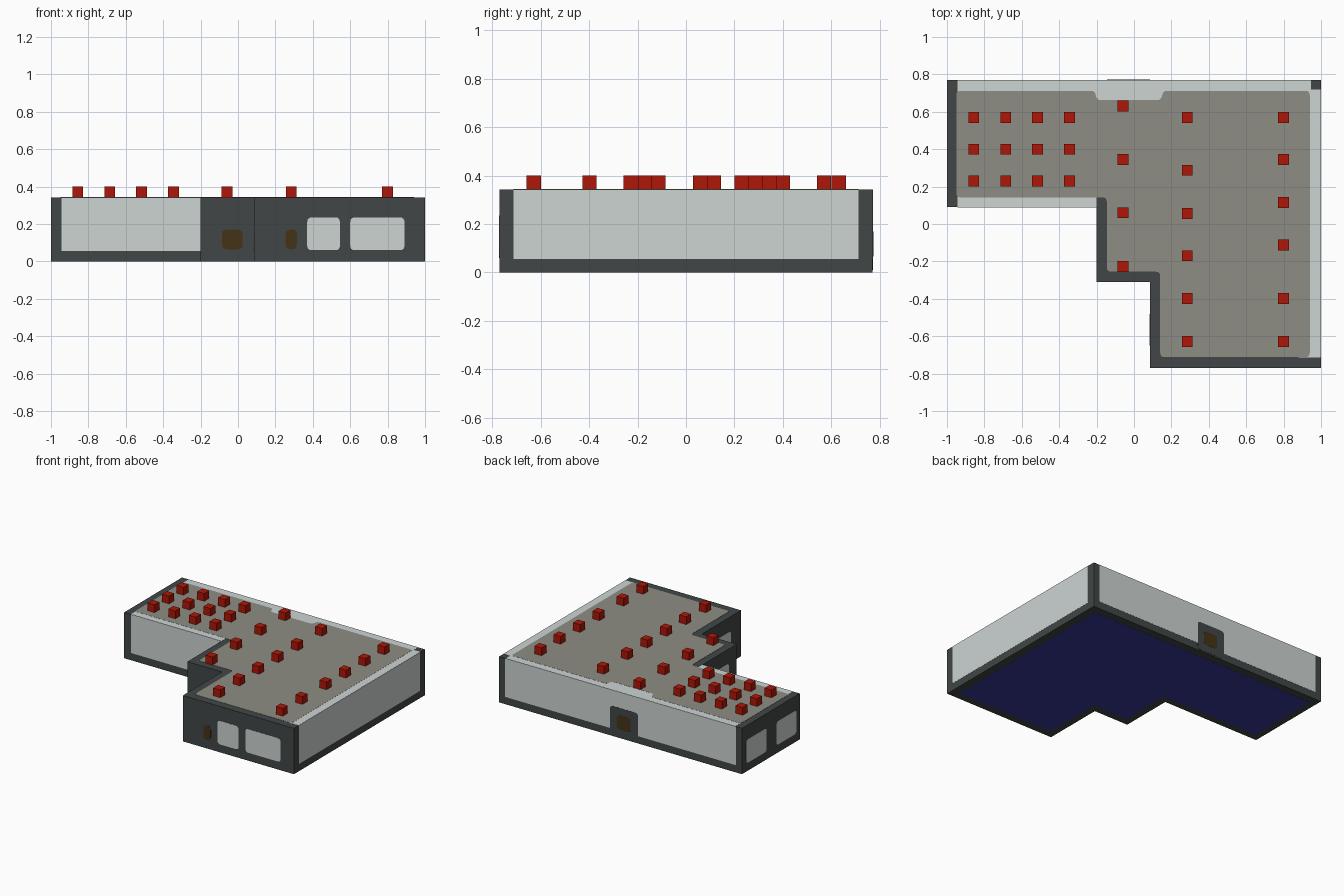
import bpy, bmesh
from mathutils import Vector

cube = bpy.data.objects.get("Cube")
if cube:
    bpy.data.objects.remove(cube)


def material(name, *rgb):
    m = bpy.data.materials.new(name)
    m.use_nodes = True
    m.diffuse_color = (*rgb, 1)
    m.node_tree.nodes["Principled BSDF"].inputs["Base Color"].default_value = (*rgb, 1)
    return m


DARK = material("dark slate", 0.052, 0.062, 0.061)
LIGHT = material("pale grey", 0.61, 0.66, 0.65)
ROOF = material("roof grey", 0.27, 0.27, 0.23)
RED = material("red", 0.43, 0.008, 0.002)
BROWN = material("dark brown", 0.058, 0.033, 0.008)
NAVY = material("navy", 0.04, 0.04, 0.32)

# Local (u, v, outward) to world for each facing; p is the surface position
FACING = {
    "front": lambda u, v, w, p: (u, p - w, v),
    "back": lambda u, v, w, p: (u, p + w, v),
    "east": lambda u, v, w, p: (p + w, u, v),
    "west": lambda u, v, w, p: (p - w, u, v),
    "top": lambda u, v, w, p: (u, v, p + w),
    "bottom": lambda u, v, w, p: (u, v, p - w),
}


def rounded(points, radius, steps=4):
    """Round every corner of a polygon with a quadratic curve."""
    out = []
    for i, pt in enumerate(points):
        c = Vector(pt)
        a = c + (Vector(points[i - 1]) - c).normalized() * radius
        b = c + (Vector(points[(i + 1) % len(points)]) - c).normalized() * radius
        for k in range(steps + 1):
            t = k / steps
            out.append(a * (1 - t) ** 2 + c * 2 * t * (1 - t) + b * t ** 2)
    return out


def slab(name, points, facing, pos, thick, mat, radius=0):
    """Extrude an outline outwards from a surface."""
    if radius:
        points = rounded(points, radius)
    bm = bmesh.new()
    place = FACING[facing]
    rings = [[bm.verts.new(place(p[0], p[1], w, pos)) for p in points] for w in (0, thick)]
    for ring in rings:
        bm.faces.new(ring)
    n = len(points)
    for i in range(n):
        j = (i + 1) % n
        bm.faces.new((rings[0][i], rings[0][j], rings[1][j], rings[1][i]))
    bmesh.ops.recalc_face_normals(bm, faces=bm.faces)
    mesh = bpy.data.meshes.new(name)
    bm.to_mesh(mesh)
    bm.free()
    mesh.materials.append(mat)
    obj = bpy.data.objects.new(name, mesh)
    bpy.context.collection.objects.link(obj)
    return obj


def rect(u0, u1, v0, v1):
    return [(u0, v0), (u1, v0), (u1, v1), (u0, v1)]


H = 0.342     # wall height
T = 0.0008    # plate thickness
BASE = 0.055  # dark plinth height

# Stepped building body
footprint = [(-1, 0.77), (1, 0.77), (1, -0.77), (0.085, -0.77),
             (0.085, -0.31), (-0.2, -0.31), (-0.2, 0.09), (-1, 0.09)]
slab("building_body", footprint, "top", T, H - T, DARK)

# Roof edge strips, then the roof surface over them
slab("roof_strip_back", rect(-0.945, 0.945, 0.64, 0.77), "top", H, T, LIGHT)
slab("roof_strip_east", rect(0.88, 1, -0.715, 0.718), "top", H, T, LIGHT)
slab("roof_strip_wing", rect(-0.945, -0.2, 0.09, 0.2), "top", H, T, LIGHT)
lower = [(0.94, 0.712), (0.94, -0.712), (0.14, -0.712), (0.14, -0.255),
         (-0.145, -0.255), (-0.145, 0.142), (-0.95, 0.142), (-0.95, 0.712)]
notch = [(-0.208, 0.712), (-0.2, 0.662), (0.145, 0.662), (0.155, 0.712)]
slab("roof_surface", lower + notch, "top", H, 2 * T, ROOF, 0.024)
slab("underside", lower, "bottom", T, T, NAVY)

# Tall pale wall panels
slab("wall_panel_wing", rect(-0.945, -0.2, BASE, H), "front", 0.09, T, LIGHT)
slab("wall_panel_east", rect(-0.712, 0.712, BASE, H), "east", 1, T, LIGHT)
slab("wall_panel_back", rect(-0.95, 0.95, BASE, H), "back", 0.77, T, LIGHT)

# Back entrance
slab("back_door_surround", rect(-0.145, 0.085, 0.01, 0.225), "back", 0.77, 2 * T, DARK, 0.025)
slab("back_door", rect(-0.085, 0.03, 0.065, 0.17), "back", 0.77, 3 * T, BROWN, 0.025)

# Front doors
slab("front_door_middle", rect(-0.085, 0.025, 0.065, 0.17), "front", -0.31, T, BROWN, 0.025)
slab("front_door_side", rect(0.255, 0.315, 0.065, 0.17), "front", -0.77, T, BROWN, 0.025)

# Windows: facing, wall position, and extent along the wall
windows = [("front", -0.77, 0.37, 0.545), ("front", -0.77, 0.6, 0.89),
           ("west", -1, 0.48, 0.72), ("west", -1, 0.13, 0.365),
           ("west", 0.085, -0.65, -0.48), ("west", -0.2, -0.22, -0.02)]
for i, (facing, pos, a, b) in enumerate(windows):
    slab(f"window_{i + 1}", rect(a, b, 0.06, 0.235), facing, pos, T, LIGHT, 0.025)

# Red roof units, in columns
columns = {x: (0.57, 0.4, 0.23) for x in (-0.857, -0.686, -0.516, -0.345)}
columns[-0.058] = (0.63, 0.345, 0.06, -0.228)
columns[0.285] = (0.57, 0.287, 0.057, -0.17, -0.398, -0.628)
columns[0.8] = (0.57, 0.345, 0.115, -0.113, -0.398, -0.628)
R = 0.029
for x, ys in columns.items():
    for y in ys:
        slab("roof_unit", rect(x - R, x + R, y - R, y + R), "top", H, 2 * R + T, RED)
